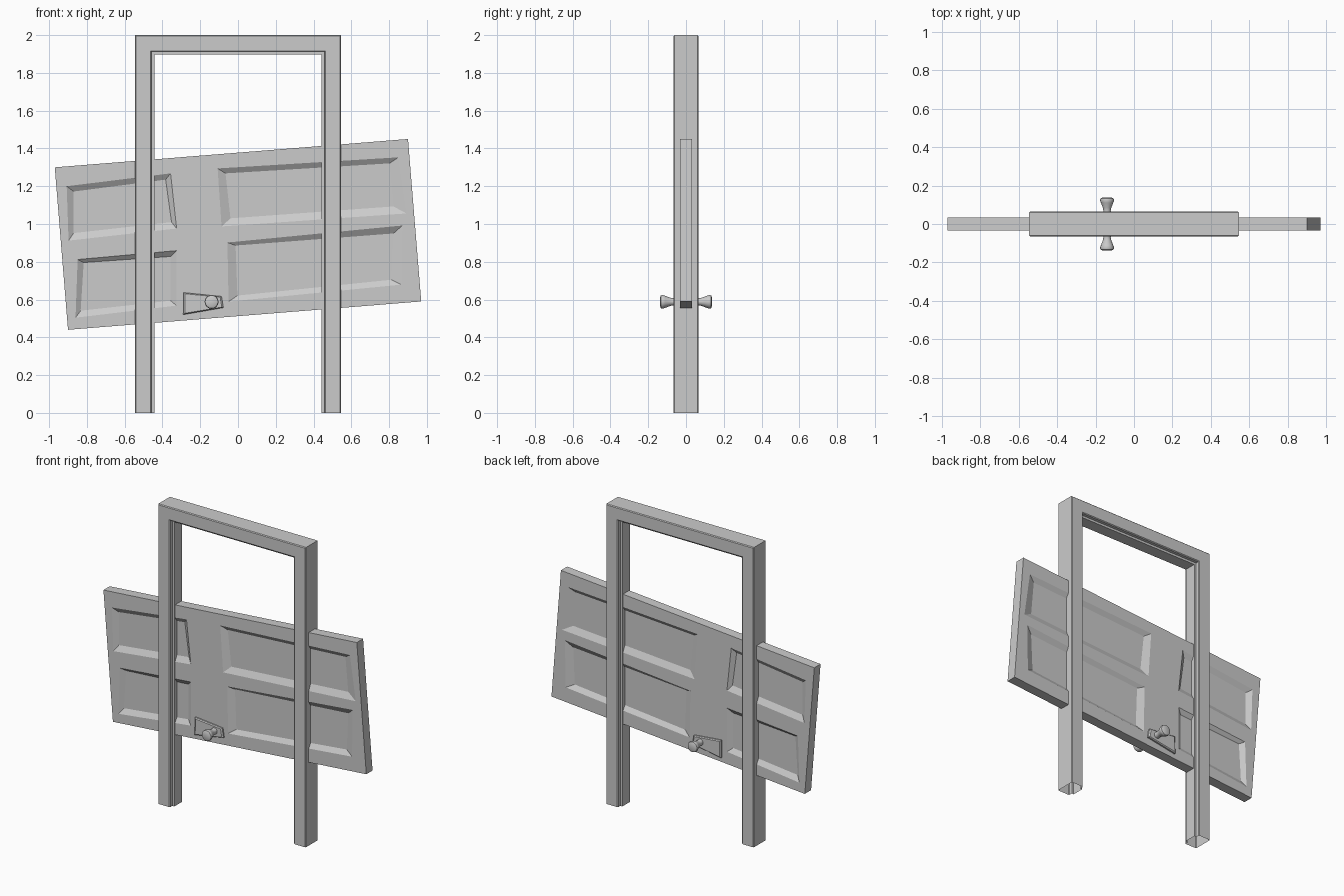
import bpy, bmesh, math
from mathutils import Matrix

if "Cube" in bpy.data.objects:
    bpy.data.objects.remove(bpy.data.objects["Cube"])


def finish(bm, name):
    bmesh.ops.recalc_face_normals(bm, faces=bm.faces)
    me = bpy.data.meshes.new(name)
    bm.to_mesh(me)
    bm.free()
    ob = bpy.data.objects.new(name, me)
    bpy.context.collection.objects.link(ob)
    return ob


def ring(bm, pts, y):
    return [bm.verts.new((x, y, z)) for x, z in pts]


def bridge(bm, a, b):
    n = len(a)
    for i in range(n):
        j = (i + 1) % n
        bm.faces.new((a[i], a[j], b[j], b[i]))


def loop_edges(bm, vs):
    return [bm.edges.new((vs[i], vs[(i + 1) % len(vs)])) for i in range(len(vs))]


# Door frame: bevelled profile with a central stop, mitred round three sides, open at the floor
half = [(0, 0.06), (0.005, 0.065), (0.083, 0.065), (0.088, 0.06), (0.088, 0.04), (0.103, 0.04)]
profile = half + [(u, -y) for u, y in reversed(half)]
bm = bmesh.new()
W, H = 0.545, 2.0
rows = []
for sx, top in ((-1, 0), (-1, 1), (1, 1), (1, 0)):
    rows.append([bm.verts.new((sx * (W - u), y, (H - u) if top else 0)) for u, y in profile])
for a, b in zip(rows, rows[1:]):
    bridge(bm, a, b)
finish(bm, "door_frame")

# Door slab: tilted, with four crooked recessed panels on both faces
T, D = 0.033, 0.02
slab = [(-0.97, 1.30), (0.90, 1.45), (0.97, 0.59), (-0.90, 0.44)]
# each panel: rim corners, then floor corners
panels = [
    ([(-0.907, 1.20), (-0.357, 1.268), (-0.325, 0.976), (-0.897, 0.912)],
     [(-0.87, 1.172), (-0.383, 1.235), (-0.352, 1.01), (-0.87, 0.952)]),
    ([(-0.108, 1.294), (0.849, 1.353), (0.892, 1.056), (-0.087, 0.987)],
     [(-0.066, 1.268), (0.802, 1.321), (0.823, 1.093), (-0.04, 1.03)]),
    ([(-0.849, 0.812), (-0.325, 0.859), (-0.325, 0.568), (-0.86, 0.504)],
     [(-0.817, 0.796), (-0.357, 0.828), (-0.357, 0.594), (-0.833, 0.541)]),
    ([(-0.056, 0.902), (0.87, 0.992), (0.865, 0.679), (-0.05, 0.589)],
     [(-0.013, 0.886), (0.823, 0.95), (0.812, 0.705), (-0.003, 0.621)]),
]
bm = bmesh.new()
outer = {}
for s in (-1, 1):
    outer[s] = ring(bm, slab, s * T)
    edges = loop_edges(bm, outer[s])
    rims = []
    for rim, floor in panels:
        a = ring(bm, rim, s * T)
        edges += loop_edges(bm, a)
        rims.append((a, floor))
    bmesh.ops.triangle_fill(bm, edges=edges, use_beauty=True, normal=(0, s, 0))
    for a, floor in rims:
        b = ring(bm, floor, s * (T - D))
        bridge(bm, a, b)
        bm.faces.new(b)
bridge(bm, outer[-1], outer[1])
finish(bm, "door_slab")

# Lock plates and knobs on both sides
plate = [(-0.288, 0.637), (-0.087, 0.617), (-0.077, 0.557), (-0.29, 0.52)]
cx = sum(p[0] for p in plate) / 4
cz = sum(p[1] for p in plate) / 4
inner = [(cx + (x - cx) * 0.92, cz + (z - cz) * 0.88) for x, z in plate]
knob = [(0.022, 0.04), (0.019, 0.07), (0.022, 0.085), (0.032, 0.11),
        (0.037, 0.124), (0.034, 0.133), (0.022, 0.138)]
KX, KZ, N = -0.14, 0.588, 16
for s, side in ((-1, "front"), (1, "back")):
    bm = bmesh.new()
    a, b, c = ring(bm, plate, s * 0.03), ring(bm, plate, s * 0.043), ring(bm, inner, s * 0.049)
    bridge(bm, a, b)
    bridge(bm, b, c)
    bm.faces.new(c)
    bm.faces.new(a)
    finish(bm, side + "_lock_plate")

    bm = bmesh.new()
    rows = [ring(bm, [(KX + r * math.cos(2 * math.pi * i / N), KZ + r * math.sin(2 * math.pi * i / N))
                      for i in range(N)], s * y) for r, y in knob]
    for a, b in zip(rows, rows[1:]):
        bridge(bm, a, b)
    bm.faces.new(rows[0])
    bm.faces.new(rows[-1])
    ob = finish(bm, side + "_knob")
    bpy.ops.object.select_all(action='DESELECT')
    ob.select_set(True)
    bpy.context.view_layer.objects.active = ob
    bpy.ops.object.shade_smooth_by_angle(angle=math.radians(40))
